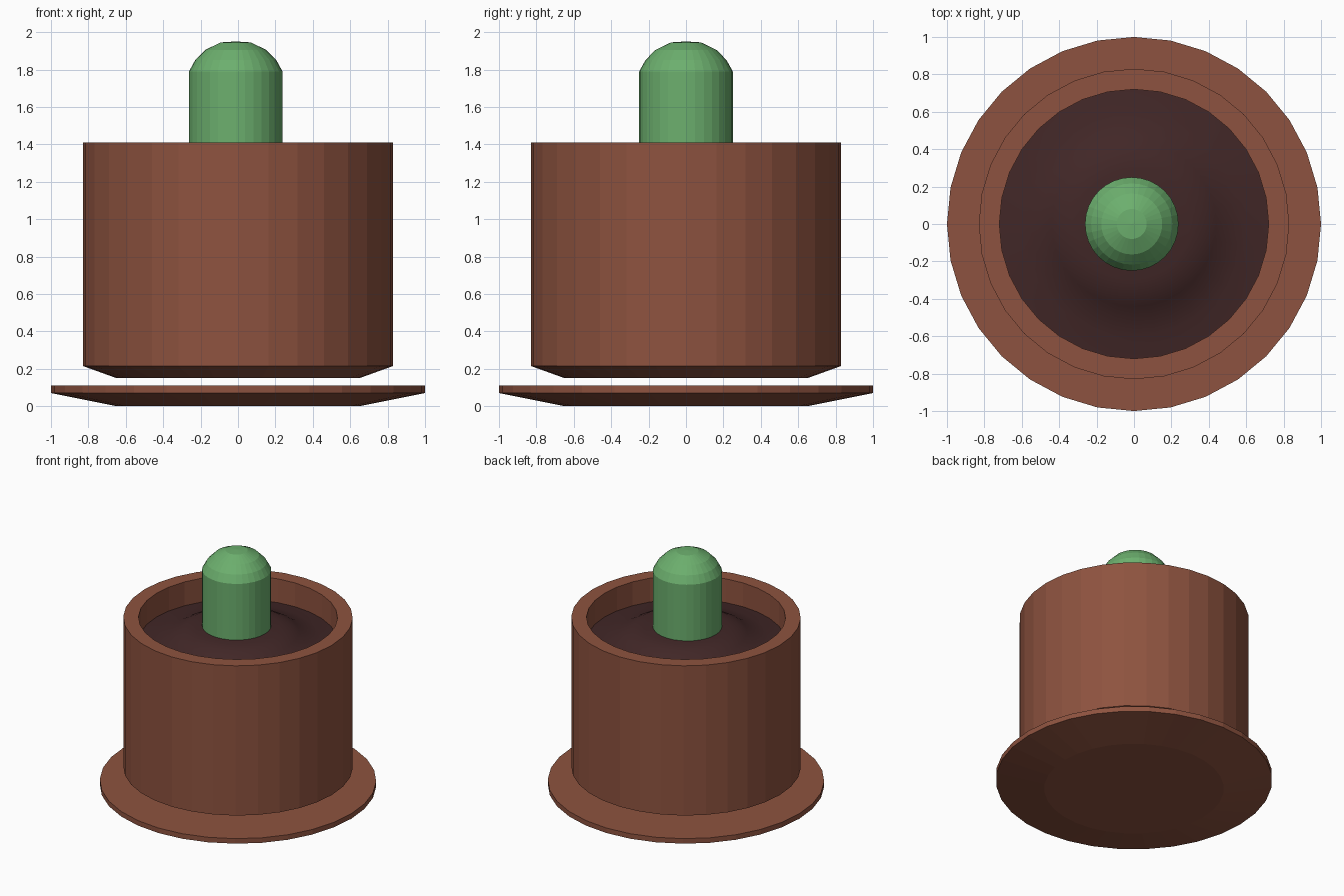
import bpy, bmesh, math

if "Cube" in bpy.data.objects:
    bpy.data.objects.remove(bpy.data.objects["Cube"])

SIDES = 32


def material(name, rgb):
    m = bpy.data.materials.new(name)
    m.diffuse_color = (*rgb, 1.0)
    m.use_nodes = True
    m.node_tree.nodes["Principled BSDF"].inputs["Base Color"].default_value = m.diffuse_color
    return m


terracotta = material("terracotta", (0.27, 0.086, 0.05))
earth = material("dark soil", (0.053, 0.02, 0.02))
green = material("plant green", (0.15, 0.43, 0.155))


def lathe(name, profile, mat, x=0.0, smooth=False):
    """Revolve (radius, z) points about z; r = 0 closes to a pole."""
    bm = bmesh.new()
    rings = []
    for r, z in profile:
        if r == 0:
            rings.append([bm.verts.new((0, 0, z))] * SIDES)
        else:
            rings.append([bm.verts.new((r * math.cos(2 * math.pi * i / SIDES),
                                        r * math.sin(2 * math.pi * i / SIDES), z))
                          for i in range(SIDES)])
    for a, b in zip(rings, rings[1:]):
        for i in range(SIDES):
            j = (i + 1) % SIDES
            corners = list(dict.fromkeys((a[i], a[j], b[j], b[i])))
            bm.faces.new(corners).smooth = smooth
    mesh = bpy.data.meshes.new(name)
    bm.to_mesh(mesh)
    bm.free()
    mesh.materials.append(mat)
    ob = bpy.data.objects.new(name, mesh)
    ob.location.x = x
    bpy.context.collection.objects.link(ob)
    return ob


# Saucer: a shallow flared plate
lathe("saucer", [(0, 0), (0.65, 0), (1, 0.07), (1, 0.11), (0, 0.11)], terracotta)

# Pot: hollow, chamfered at the bottom, floating just over the saucer
lathe("pot", [(0, 0.15), (0.65, 0.15), (0.83, 0.215), (0.83, 1.41),
              (0.72, 1.41), (0.72, 0.28), (0, 0.28)], terracotta)

# Soil: gently mounded surface
lathe("soil", [(0.72, 1.22), (0.6, 1.235), (0.5, 1.26), (0.44, 1.295),
               (0.38, 1.325), (0.3, 1.34), (0, 1.35)], earth, smooth=True)

# Plant: round-topped stem
lathe("plant_stem", [(0, 1.25), (0.25, 1.25), (0.25, 1.79), (0.217, 1.85),
                     (0.163, 1.905), (0.08, 1.945), (0, 1.95)], green, x=-0.012)
